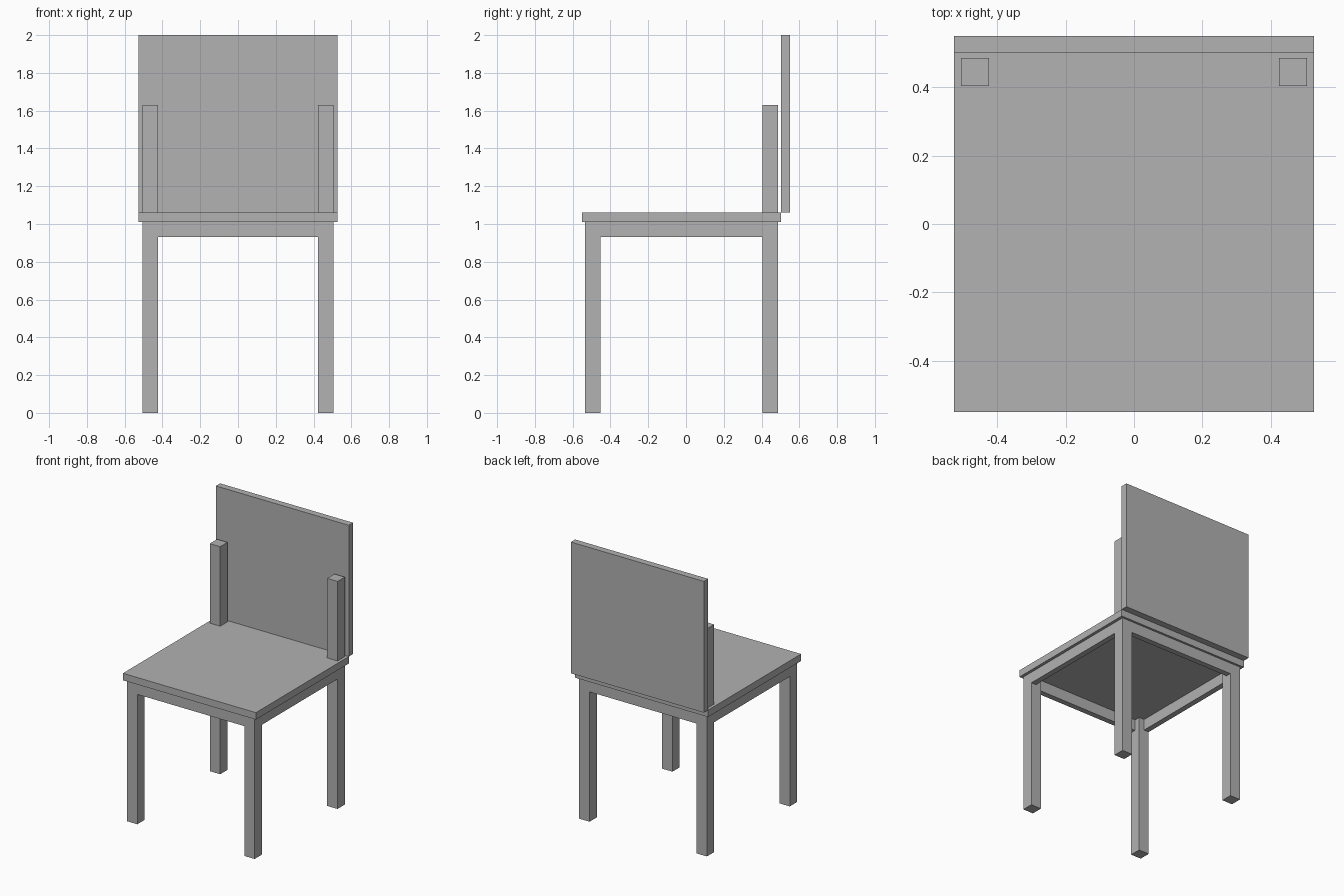
import bpy

if "Cube" in bpy.data.objects:
    bpy.data.objects.remove(bpy.data.objects["Cube"], do_unlink=True)

GREY = (0.445, 0.445, 0.445, 1)
grey = bpy.data.materials.new("plain_grey")
grey.use_nodes = True
grey.diffuse_color = GREY
grey.node_tree.nodes["Principled BSDF"].inputs["Base Color"].default_value = GREY


def box(name, x, y, z):
    """Axis-aligned box from (low, high) ranges."""
    spans = (x, y, z)
    bpy.ops.mesh.primitive_cube_add(size=1, location=[(a + b) / 2 for a, b in spans])
    ob = bpy.context.object
    ob.name = name
    ob.scale = [b - a for a, b in spans]
    bpy.ops.object.transform_apply(location=False, rotation=False, scale=True)
    ob.data.materials.append(grey)
    return ob


LEG = 0.082            # leg thickness
RAIL = 0.04            # apron rail thickness
OUT = 0.506            # outer x of the legs
FRONT, BACK = -0.534, 0.486
SEAT_LOW, SEAT_TOP = 1.01, 1.06
RAIL_LOW = 0.93
POST_TOP = 1.63

# Seat and backrest panels
box("seat", (-0.527, 0.527), (-0.55, 0.502), (SEAT_LOW, SEAT_TOP))
box("backrest", (-0.527, 0.527), (0.502, 0.55), (SEAT_TOP, 2))

# Legs, posts and side rails, mirrored left and right
for side, s in (("left", 1), ("right", -1)):
    x = sorted((s * OUT, s * (OUT - LEG)))
    rail_x = sorted((s * OUT, s * (OUT - RAIL)))
    rear_y = (BACK - LEG, BACK)
    box(f"front_leg_{side}", x, (FRONT, FRONT + LEG), (0, SEAT_LOW))
    box(f"rear_leg_{side}", x, rear_y, (0, SEAT_LOW))
    box(f"back_post_{side}", x, rear_y, (SEAT_TOP, POST_TOP))
    box(f"side_rail_{side}", rail_x, (FRONT + LEG, BACK - LEG), (RAIL_LOW, SEAT_LOW))

# Front and rear rails
inner = (LEG - OUT, OUT - LEG)
box("front_rail", inner, (FRONT, FRONT + RAIL), (RAIL_LOW, SEAT_LOW))
box("rear_rail", inner, (BACK - RAIL, BACK), (RAIL_LOW, SEAT_LOW))
